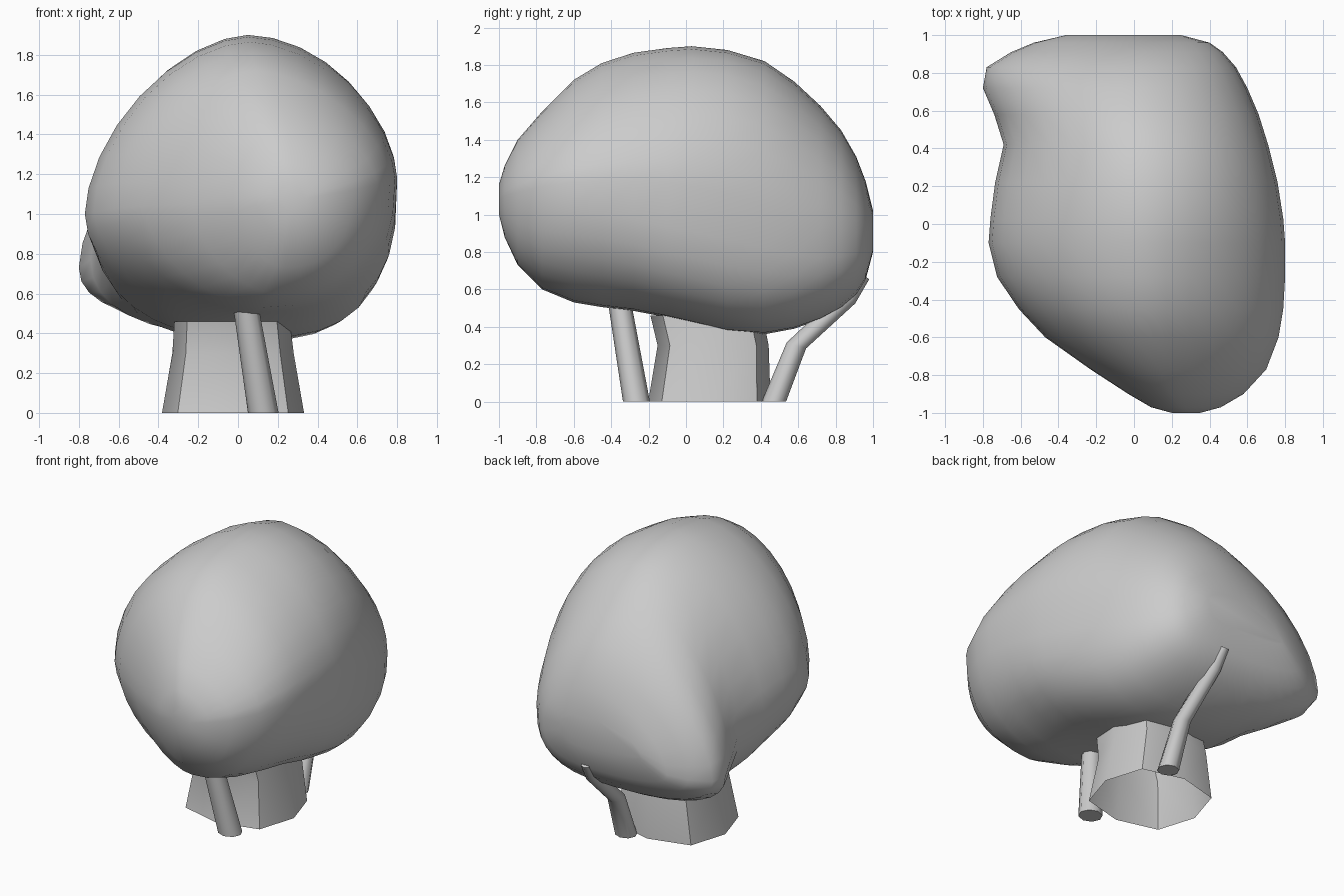
import bpy, bmesh
from math import sin, cos, pi

if "Cube" in bpy.data.objects:
    bpy.data.objects.remove(bpy.data.objects["Cube"])


def make_object(name, bm):
    bmesh.ops.recalc_face_normals(bm, faces=bm.faces)
    mesh = bpy.data.meshes.new(name)
    bm.to_mesh(mesh)
    bm.free()
    ob = bpy.data.objects.new(name, mesh)
    bpy.context.collection.objects.link(ob)
    bpy.ops.object.select_all(action='DESELECT')
    ob.select_set(True)
    bpy.context.view_layer.objects.active = ob
    bpy.ops.object.shade_smooth_by_angle(angle=0.9)
    return ob


def loft(name, rings, caps=False):
    bm = bmesh.new()
    loops = [[bm.verts.new(p) for p in ring] for ring in rings]
    n = len(loops[0])
    for a, b in zip(loops, loops[1:]):
        for i in range(n):
            j = (i + 1) % n
            bm.faces.new((a[i], a[j], b[j], b[i]))
    if caps:
        bm.faces.new(loops[0])
        bm.faces.new(loops[-1])
    return make_object(name, bm)


# Foliage: cross-sections stacked from front to back
# y, left x, right x, bottom z, top z, z of left side, z of right side, x of top
STATIONS = [
    (-1.00, .20, .35, 1.00, 1.16, 1.08, 1.08, .27),
    (-.97, .09, .46, .88, 1.26, 1.07, 1.10, .24),
    (-.90, -.03, .58, .73, 1.40, 1.06, 1.12, .20),
    (-.77, -.23, .70, .60, 1.55, 1.05, 1.15, .14),
    (-.60, -.47, .765, .53, 1.72, 1.04, 1.17, .09),
    (-.45, -.61, .79, .505, 1.81, 1.03, 1.18, .07),
    (-.28, -.725, .80, .485, 1.865, 1.01, 1.18, .06),
    (-.10, -.77, .80, .45, 1.89, 1.00, 1.17, .05),
    (.03, -.76, .79, .42, 1.90, .99, 1.15, .05),
    (.22, -.735, .76, .375, 1.88, .96, 1.11, .04),
    (.42, -.69, .71, .36, 1.82, .88, 1.05, .03),
    (.58, -.74, .66, .39, 1.71, .77, .98, .02),
    (.72, -.80, .60, .44, 1.58, .73, .93, .02),
    (.83, -.78, .54, .50, 1.45, .73, .91, .03),
    (.91, -.65, .47, .57, 1.31, .74, .90, .04),
    (.96, -.53, .40, .65, 1.18, .76, .90, .04),
    (1.00, -.36, .25, .80, 1.02, .86, .92, .03),
]


def section(row, n=32):
    y, x0, x1, z0, z1, zl, zr, xt = row
    xb = xt * 0.5 + (x0 + x1) * 0.25
    front = min(max((.3 - y) / .7, 0), 1)
    tip = min(max((-.1 - y) / .5, 0), 1)
    # roundness of each quarter: upper right, upper left, lower right, lower left
    e_up = (1.02 + .18 * front, 1.18 - .1 * tip)
    e_low = (.68 + .2 * tip, .88 + .3 * front)
    ring = []
    for i in range(n):
        t = 2 * pi * i / n
        c, s = cos(t), sin(t)
        side, up = (0 if c >= 0 else 1), s >= 0
        e = (e_up if up else e_low)[side]
        c, s = abs(c) ** e, abs(s) ** e
        xc, zc = (xt if up else xb), (zl if side else zr)
        ring.append((xc + ((x0 if side else x1) - xc) * c, y,
                     zc + ((z1 if up else z0) - zc) * s))
    return ring


loft("foliage", [section(r) for r in STATIONS], True)


# Tubes: rings of (centre x, y, z, radius x, radius y, forward tilt)
def tube(name, path, caps=True, n=8, square=1.0):
    rings = []
    for x, y, z, rx, ry, tilt in path:
        ring = []
        for i in range(n):
            k = square if i % 2 else 1.0
            c, s = k * cos(2 * pi * i / n), k * sin(2 * pi * i / n)
            ring.append((x + rx * c, y + ry * s, z - tilt * ry * s))
        rings.append(ring)
    loft(name, rings, caps)


# Trunk: open tapering tube, slightly squared
tube("trunk", [(-.025, .125, 0, .357, .327, 0),
               (-.025, .145, .30, .305, .297, 0),
               (-.03, .11, .46, .29, .30, 0)], caps=False, square=1.1)

# Branches: thin tapering tubes
tube("front_branch", [(.127, -.265, 0, .077, .072, 0),
                      (.04, -.355, .53, .064, .062, 0)])
tube("back_branch", [(.12, .47, 0, .07, .065, 0),
                     (.11, .59, .30, .055, .052, .3),
                     (.09, .87, .56, .045, .035, 1.0),
                     (.08, .955, .67, .035, .025, .6)])
